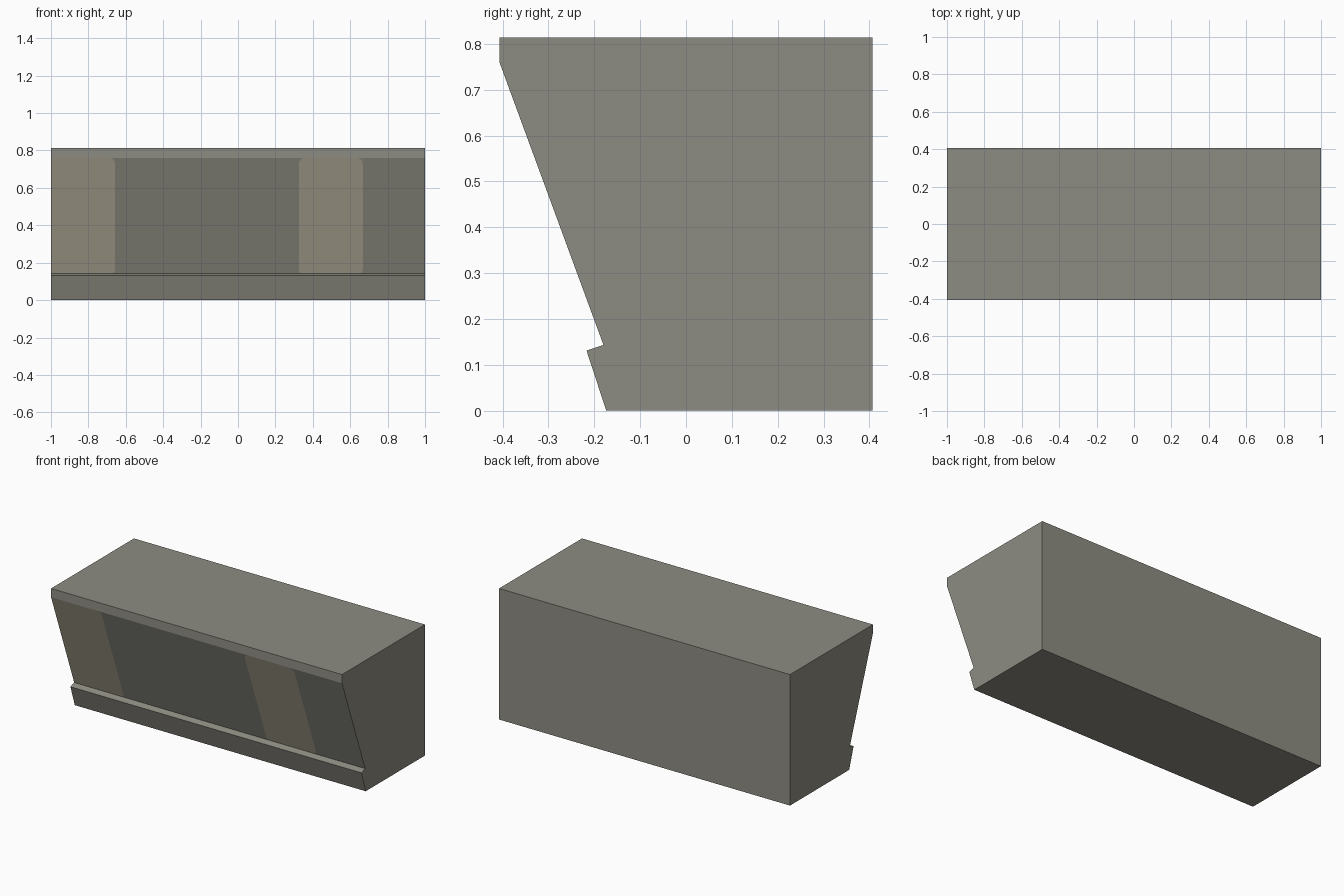
import bpy, bmesh, math

if "Cube" in bpy.data.objects:
    bpy.data.objects.remove(bpy.data.objects["Cube"])


def srgb(r, g, b):
    return tuple(((c / 255 + 0.055) / 1.055) ** 2.4 for c in (r, g, b)) + (1.0,)


def material(name, colour):
    m = bpy.data.materials.new(name)
    m.diffuse_color = colour
    m.use_nodes = True
    m.node_tree.nodes["Principled BSDF"].inputs["Base Color"].default_value = m.diffuse_color
    return m


# Side profile (y, z), counter-clockwise from the bottom back corner
profile = [(0.407, 0), (0.407, 0.814), (-0.407, 0.814), (-0.407, 0.76),
           (-0.18, 0.143), (-0.217, 0.131), (-0.174, 0)]
TOP, BOTTOM = profile[3], profile[4]      # ends of the sloping face


def slope_point(x, t):
    """Point on the sloping face, t = 0 at the ledge, 1 at the top lip."""
    return (x, BOTTOM[0] + (TOP[0] - BOTTOM[0]) * t,
            BOTTOM[1] + (TOP[1] - BOTTOM[1]) * t)


def boundary(x, side, steps=5):
    """Panel border from bottom to top, with its corners rounded inwards."""
    if side == 0:
        return [slope_point(x, 0), slope_point(x, 1)]
    pts = []
    for r, start, sign in ((0.018, 0, 1), (0.032, 1, -1)):
        height = r / (TOP[1] - BOTTOM[1])
        arc = []
        for i in range(steps + 1):
            a = math.pi / 2 * i / steps
            arc.append(slope_point(x - side * r * (1 - math.sin(a)),
                                   start + sign * height * (1 - math.cos(a))))
        pts += arc if sign == 1 else arc[::-1]
    return pts


bm = bmesh.new()
cache = {}


def face(points, mat=0):
    verts = []
    for p in points:
        key = tuple(round(c, 5) for c in p)
        if key not in cache:
            cache[key] = bm.verts.new(p)
        verts.append(cache[key])
    bm.faces.new(verts).material_index = mat


# Sloping face: strips alternating between light panel and body colour
borders = [boundary(-1, 0), boundary(-0.657, 1), boundary(0.325, -1),
           boundary(0.667, 1), boundary(1, 0)]
for i in range(4):
    face(borders[i] + borders[i + 1][::-1], mat=1 if i % 2 == 0 else 0)

# Remaining long faces, sharing the strip corners along the slope's edges
edges = [[(-1, *p), (1, *p)] for p in profile]
edges[3] = [b[-1] for b in borders]
edges[4] = [b[0] for b in borders]
for i in range(len(profile)):
    if i != 3:
        face(edges[i] + edges[(i + 1) % len(profile)][::-1])

# End caps
for x in (-1, 1):
    face([(x, *p) for p in profile])

bmesh.ops.recalc_face_normals(bm, faces=bm.faces)
mesh = bpy.data.meshes.new("slanted_block")
bm.to_mesh(mesh)
bm.free()
mesh.materials.append(material("warm grey", srgb(141, 140, 130)))
mesh.materials.append(material("light beige panel", srgb(174, 167, 149)))
body = bpy.data.objects.new("slanted_block", mesh)
bpy.context.collection.objects.link(body)
